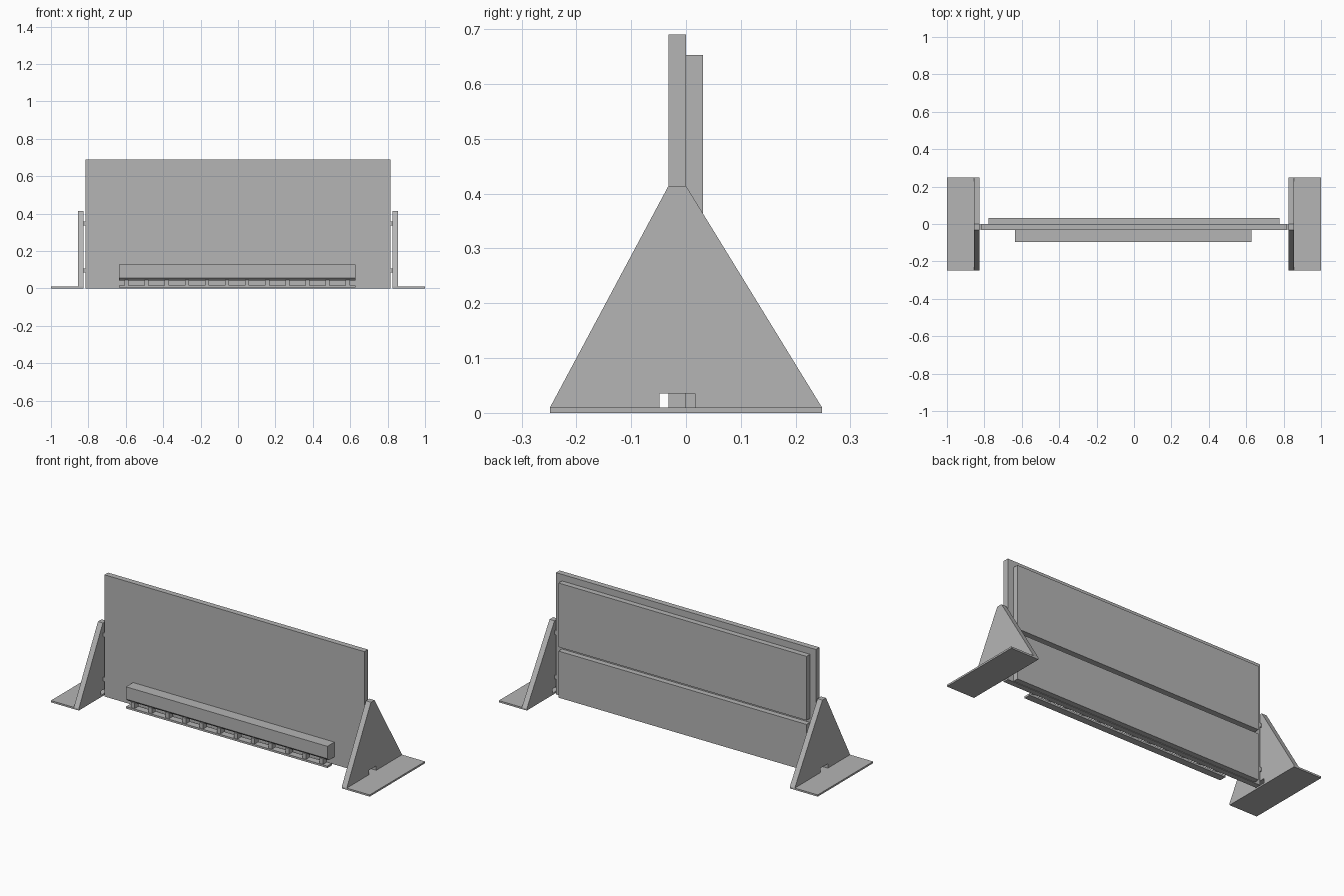
import bpy
import bmesh

if "Cube" in bpy.data.objects:
    bpy.data.objects.remove(bpy.data.objects["Cube"])

grey = bpy.data.materials.new("plain grey")
grey.diffuse_color = (0.46, 0.46, 0.46, 1)
grey.use_nodes = True
grey.node_tree.nodes["Principled BSDF"].inputs["Base Color"].default_value = grey.diffuse_color


def finish(name, bm):
    bmesh.ops.recalc_face_normals(bm, faces=bm.faces[:])
    mesh = bpy.data.meshes.new(name)
    bm.to_mesh(mesh)
    bm.free()
    mesh.materials.append(grey)
    obj = bpy.data.objects.new(name, mesh)
    bpy.context.collection.objects.link(obj)
    return obj


def prism(name, profile, x0, x1):
    """Extrude a (y, z) profile along x."""
    bm = bmesh.new()
    face = bm.faces.new([bm.verts.new((x0, y, z)) for y, z in profile])
    new = bmesh.ops.extrude_face_region(bm, geom=[face])["geom"]
    verts = [g for g in new if isinstance(g, bmesh.types.BMVert)]
    bmesh.ops.translate(bm, verts=verts, vec=(x1 - x0, 0, 0))
    return finish(name, bm)


def box(name, x0, x1, y0, y1, z0, z1):
    return prism(name, [(y0, z0), (y1, z0), (y1, z1), (y0, z1)], x0, x1)


# Main board and the two panels on its back, split by a groove
box("main_board", -0.815, 0.815, -0.032, 0, 0, 0.69)
box("upper_back_panel", -0.778, 0.778, 0, 0.031, 0.29, 0.653)
box("lower_back_panel", -0.778, 0.778, 0, 0.031, 0.003, 0.267)

# Front ledge with a bevelled underside
X0, X1 = -0.636, 0.627
prism("front_ledge", [(-0.032, 0.127), (-0.095, 0.127), (-0.095, 0.057),
                      (-0.08, 0.043), (-0.032, 0.043)], X0, X1)

# Slotted rail hanging below the ledge
box("rail_floor", X0, X1, -0.095, -0.055, 0.004, 0.015)
for i in range(12):
    x = -0.596 + 0.1075 * i
    box("rail_divider", x - 0.011, x + 0.011, -0.09, -0.055, 0.013, 0.046)

# Side supports: notched triangle, foot plate and joining tabs
gusset = [(-0.248, 0.01), (-0.048, 0.01), (-0.048, 0.035), (0.016, 0.035),
          (0.016, 0.01), (0.248, 0.01), (0, 0.414), (-0.032, 0.414)]
for s in (-1, 1):
    prism("support_gusset", gusset, s * 0.825, s * 0.856)
    box("foot_plate", s * 0.825, s * 1.0, -0.248, 0.248, 0, 0.01)
    for z in (0.095, 0.347):
        box("joining_tab", s * 0.813, s * 0.827, -0.03, -0.002, z - 0.011, z + 0.011)
